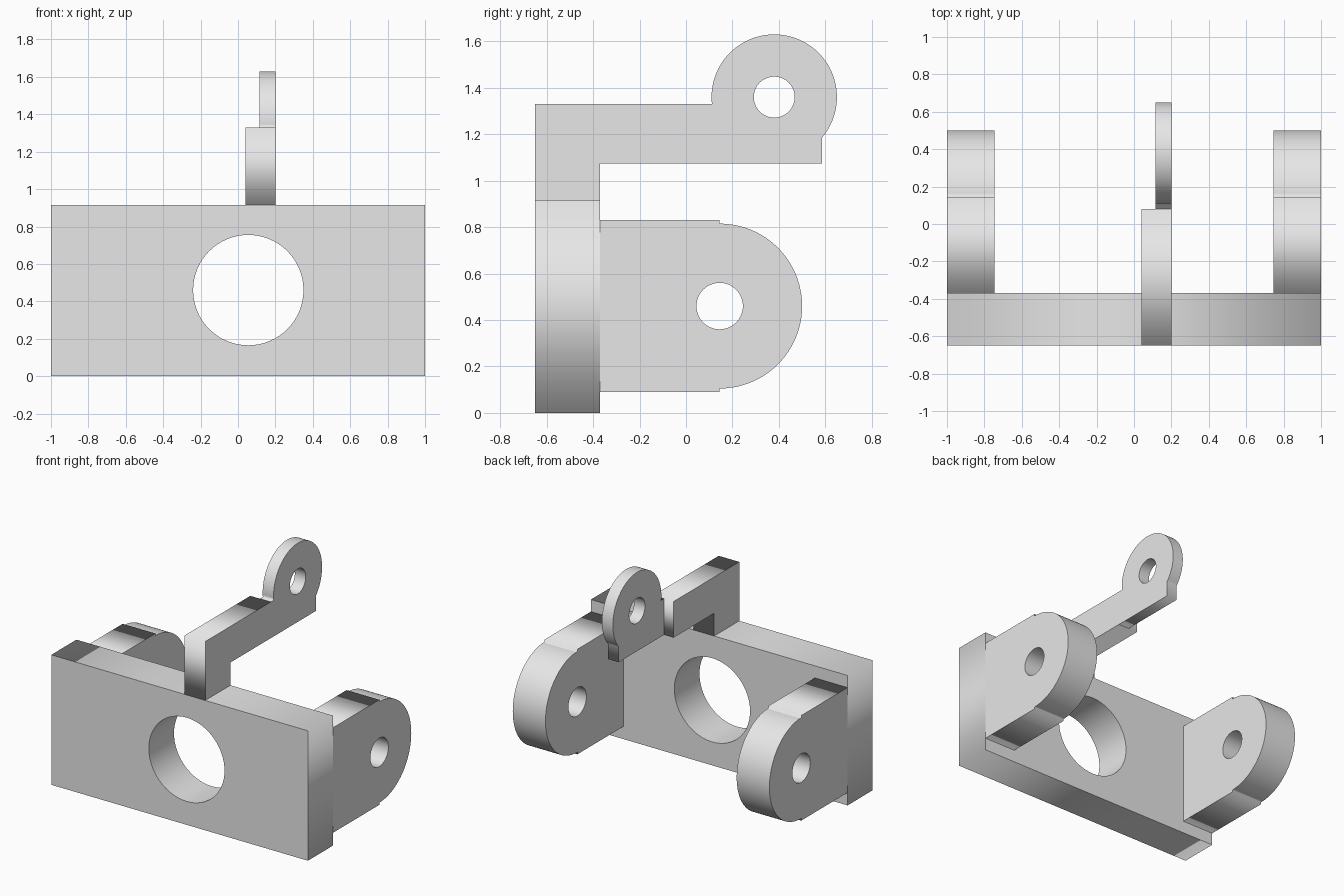
import bpy, bmesh
from math import radians, sin, cos, asin, degrees
from mathutils import Matrix, Vector

cube = bpy.data.objects.get("Cube")
if cube:
    bpy.data.objects.remove(cube)

grey = bpy.data.materials.new("light_grey")
grey.use_nodes = True
grey.diffuse_color = (0.8, 0.8, 0.8, 1)
grey.node_tree.nodes["Principled BSDF"].inputs["Base Color"].default_value = (0.8, 0.8, 0.8, 1)

X, Y, Z = Vector((1, 0, 0)), Vector((0, 1, 0)), Vector((0, 0, 1))


def arc(cu, cv, r, start=0, end=360, steps=64):
    """Points along an arc, angles in degrees; a full circle omits its last point."""
    count = steps if end - start >= 360 else steps + 1
    angles = [radians(start + (end - start) * i / steps) for i in range(count)]
    return [(cu + r * cos(a), cv + r * sin(a)) for a in angles]


def slab(name, loops, u, v, low, high):
    """Extrude a flat outline with holes from low to high along u x v."""
    curve = bpy.data.curves.new(name + "_outline", 'CURVE')
    curve.dimensions = '2D'
    curve.fill_mode = 'BOTH'
    curve.extrude = (high - low) / 2
    for loop in loops:
        spline = curve.splines.new('POLY')
        spline.points.add(len(loop) - 1)
        for point, (a, b) in zip(spline.points, loop):
            point.co = (a, b, 0, 1)
        spline.use_cyclic_u = True
    outline = bpy.data.objects.new(name + "_outline", curve)
    mesh = bpy.data.meshes.new_from_object(outline)
    bpy.data.objects.remove(outline)
    bpy.data.curves.remove(curve)

    n = u.cross(v)
    frame = Matrix((u, v, n)).transposed().to_4x4()
    frame.translation = n * (low + high) / 2
    bm = bmesh.new()
    bm.from_mesh(mesh)
    bm.transform(frame)
    bmesh.ops.remove_doubles(bm, verts=bm.verts, dist=0.0001)
    bmesh.ops.recalc_face_normals(bm, faces=bm.faces)
    bm.to_mesh(mesh)
    bm.free()
    mesh.name = name
    mesh.materials.clear()
    mesh.materials.append(grey)
    obj = bpy.data.objects.new(name, mesh)
    bpy.context.collection.objects.link(obj)
    return obj


front, back, top = -0.65, -0.37, 0.915
parts = []

# Base plate with its large bore
plate = [(-1, 0), (1, 0), (1, top), (-1, top)]
parts.append(slab("base_plate", [plate, arc(0.055, 0.46, 0.295)], X, Z, -back, -front))

# Rounded lugs at both ends, with a small step where the round begins
lug_y, lug_z = 0.145, 0.46
lug = [(back, 0.09), (lug_y, 0.09)] + arc(lug_y, lug_z, 0.355, -90, 90) + [(lug_y, 0.83), (back, 0.83)]
for name, low, high in (("right_lug", -1, -0.745), ("left_lug", 0.745, 1)):
    parts.append(slab(name, [lug, arc(lug_y, lug_z, 0.1)], Y, Z, low, high))

# Upright post and horizontal beam
under, over, beam_end = 1.075, 1.33, 0.08
beam = [(front, top), (back, top), (back, under), (beam_end, under), (beam_end, over), (front, over)]
parts.append(slab("arm_beam", [beam], Y, Z, 0.04, 0.2))

# Thin arm tip ending in a ring
ring_y, ring_z, ring_r, tip = 0.38, 1.36, 0.27, 0.585
start = degrees(asin((tip - ring_y) / ring_r)) - 90
end = 180 + degrees(asin((ring_z - over) / ring_r))
eye = [(beam_end, under), (tip, under)] + arc(ring_y, ring_z, ring_r, start, end) + [(beam_end, over)]
parts.append(slab("arm_eye", [eye, arc(ring_y, ring_z, 0.088)], Y, Z, 0.115, 0.2))

# Smooth the round walls, keep the corners sharp
for obj in bpy.context.view_layer.objects:
    obj.select_set(obj in parts)
bpy.context.view_layer.objects.active = parts[0]
bpy.ops.object.shade_smooth_by_angle(angle=radians(30))
